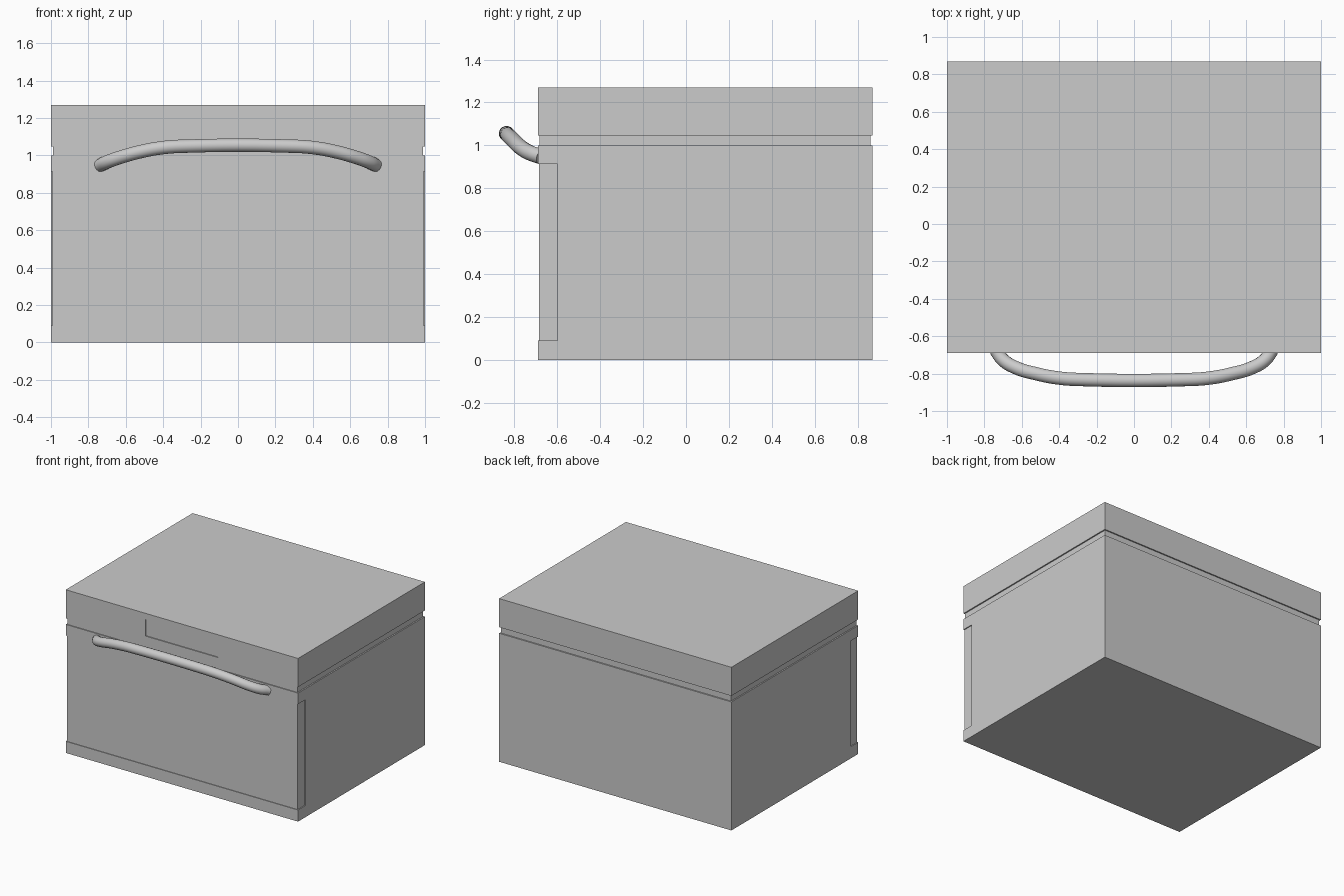
import bpy, bmesh
from mathutils import Vector

if "Cube" in bpy.data.objects:
    bpy.data.objects.remove(bpy.data.objects["Cube"])


def mesh_object(name, bm):
    mesh = bpy.data.meshes.new(name)
    bmesh.ops.recalc_face_normals(bm, faces=bm.faces)
    bm.to_mesh(mesh)
    bm.free()
    ob = bpy.data.objects.new(name, mesh)
    bpy.context.collection.objects.link(ob)
    return ob


def box(name, lo, hi):
    bm = bmesh.new()
    bmesh.ops.create_cube(bm, size=1)
    lo, hi = Vector(lo), Vector(hi)
    for v in bm.verts:
        v.co = (lo + hi) / 2 + v.co * (hi - lo)
    return mesh_object(name, bm)


# cabinet body: C-shaped side profile (door opening at the front) pulled along x
profile = [(-0.69, 0), (0.87, 0), (0.87, 1.0), (-0.69, 1.0),
           (-0.69, 0.914), (-0.60, 0.914), (-0.60, 0.09), (-0.69, 0.09)]
bm = bmesh.new()
face = bm.faces.new([bm.verts.new((-1, y, z)) for y, z in profile])
side = bmesh.ops.extrude_face_region(bm, geom=[face])
bmesh.ops.translate(bm, vec=(2, 0, 0),
                    verts=[g for g in side["geom"] if isinstance(g, bmesh.types.BMVert)])
mesh_object("cabinet_body", bm)

# slightly recessed door
box("door", (-0.993, -0.685, 0.09), (0.993, -0.60, 0.914))

# shadow gap between body and control section
box("gap_band", (-0.99, -0.683, 1.0), (0.99, 0.86, 1.047))

# control section with a shallow display recess
top = box("control_section", (-1, -0.69, 1.047), (1, 0.87, 1.27))
cutter = box("display_cutter", (-0.313, -0.75, 1.093), (0.313, -0.683, 1.223))
cutter.hide_render = True
cutter.hide_viewport = True
cut = top.modifiers.new("display_recess", 'BOOLEAN')
cut.object = cutter
cut.operation = 'DIFFERENCE'
cut.solver = 'EXACT'

# bowed tubular handle, mirrored half path
half = [(0.738, -0.675, 0.947), (0.70, -0.727, 0.965), (0.63, -0.769, 0.99),
        (0.53, -0.799, 1.018), (0.40, -0.824, 1.042), (0.27, -0.832, 1.05)]
path = [(-x, y, z) for x, y, z in half] + half[::-1]
curve = bpy.data.curves.new("handle", 'CURVE')
curve.dimensions = '3D'
curve.bevel_depth = 0.036
curve.bevel_resolution = 6
curve.resolution_u = 6
curve.use_fill_caps = True
spline = curve.splines.new('BEZIER')
spline.bezier_points.add(len(path) - 1)
for point, co in zip(spline.bezier_points, path):
    point.co = co
    point.handle_left_type = point.handle_right_type = 'AUTO'
handle = bpy.data.objects.new("handle", curve)
bpy.context.collection.objects.link(handle)
